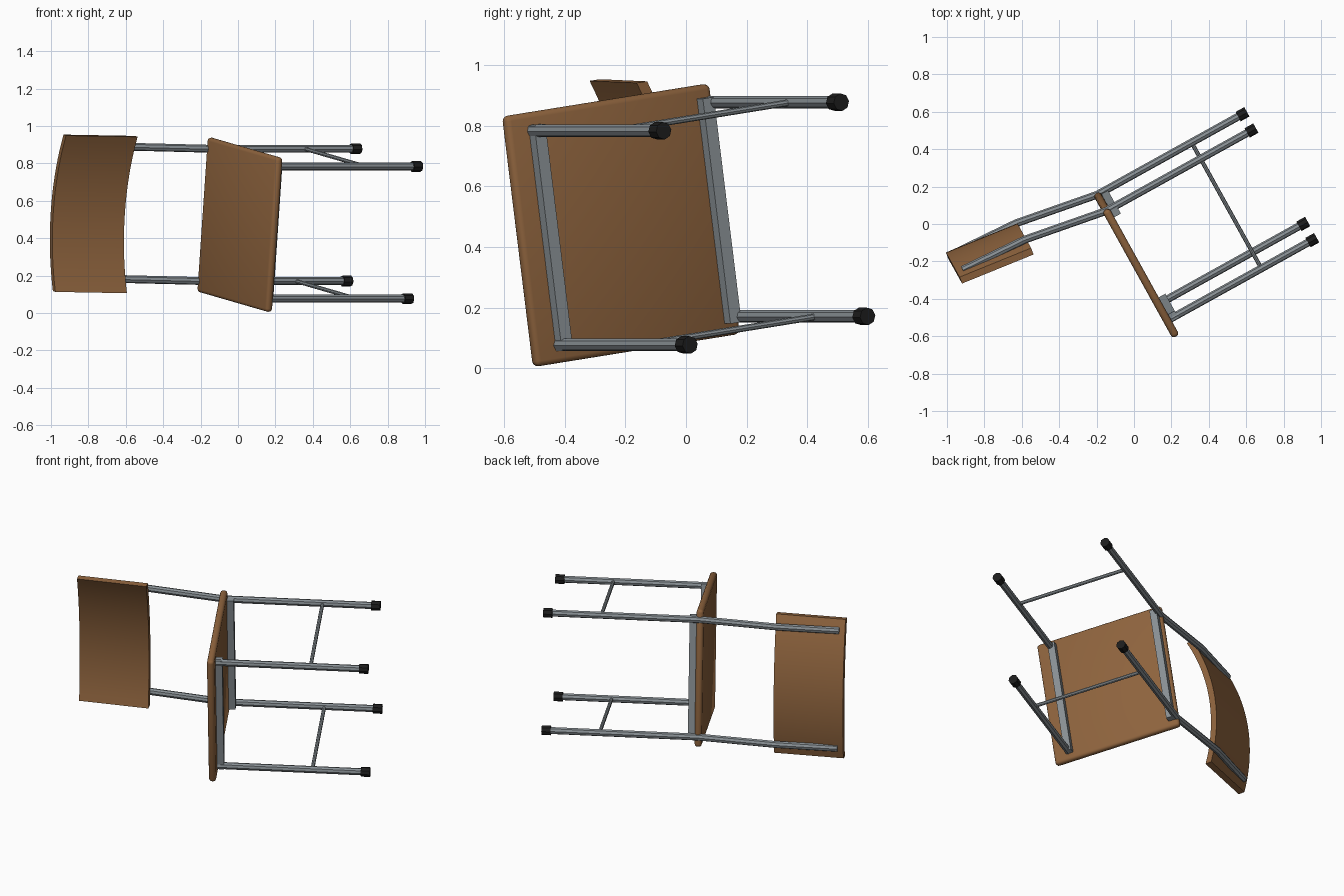
import bpy, bmesh, math
from mathutils import Matrix, Vector

if "Cube" in bpy.data.objects:
    bpy.data.objects.remove(bpy.data.objects["Cube"])

# Chair frame: x = forward, y = sideways, z = up; then the chair is laid on its side
a, t = math.radians(29), math.radians(8)
h = Vector((math.sin(a), -math.cos(a), 0))
Z = Vector((0, 0, 1))
fwd = h * math.cos(t) - Z * math.sin(t)
side = h * math.sin(t) + Z * math.cos(t)
up = Vector((-math.cos(a), -math.sin(a), 0))
POSE = Matrix.Translation((0.01, -0.215, 0.472)) @ Matrix((fwd, side, up)).transposed().to_4x4()


def material(name, rgb):
    m = bpy.data.materials.new(name)
    m.diffuse_color = (*rgb, 1)
    m.use_nodes = True
    m.node_tree.nodes["Principled BSDF"].inputs["Base Color"].default_value = m.diffuse_color
    return m


WOOD = material("brown wood", (0.27, 0.125, 0.047))
STEEL = material("grey steel", (0.25, 0.28, 0.30))
RUBBER = material("black rubber", (0.012, 0.012, 0.012))


def add(name, data, mat):
    ob = bpy.data.objects.new(name, data)
    bpy.context.collection.objects.link(ob)
    data.materials.append(mat)
    ob.matrix_world = POSE
    return ob


def tube(name, pts, r, mat):
    """Eight-sided tube along a path."""
    cu = bpy.data.curves.new(name, 'CURVE')
    cu.dimensions = '3D'
    cu.bevel_depth, cu.bevel_resolution, cu.use_fill_caps = r, 2, True
    sp = cu.splines.new('POLY')
    sp.use_smooth = False
    sp.points.add(len(pts) - 1)
    for p, co in zip(sp.points, pts):
        p.co = (*co, 1)
    return add(name, cu, mat)


def box(name, centre, size, mat, bevel=0, segs=1):
    bm = bmesh.new()
    bmesh.ops.create_cube(bm, size=1)
    bmesh.ops.scale(bm, vec=size, verts=bm.verts)
    bmesh.ops.translate(bm, vec=centre, verts=bm.verts)
    if bevel:
        bmesh.ops.bevel(bm, geom=bm.edges[:], offset=bevel, segments=segs,
                        profile=0.5, affect='EDGES')
    me = bpy.data.meshes.new(name)
    bm.to_mesh(me)
    bm.free()
    return add(name, me, mat)


def smooth(ob):
    bpy.ops.object.select_all(action='DESELECT')
    ob.select_set(True)
    bpy.context.view_layer.objects.active = ob
    bpy.ops.object.shade_smooth_by_angle(angle=math.radians(35))


# Seat board with rounded edges
smooth(box("seat", (0, 0, 0), (0.78, 0.835, 0.042), WOOD, 0.018, 3))

# Curved, leaning backrest
HALF, SAG, THICK, N = 0.422, 0.082, 0.037, 24
R = (HALF ** 2 + SAG ** 2) / (2 * SAG)
bm = bmesh.new()
rings = []
for i in range(N + 1):
    y = HALF * (2 * i / N - 1)
    s = math.sqrt(R * R - y * y) - (R - SAG)
    rings.append([bm.verts.new((f - s - d, y, u)) for f, u, d in (
        (-0.373, 0.453, 0), (-0.423, 0.863, 0),
        (-0.423, 0.858, THICK), (-0.373, 0.448, THICK))])
for p, q in zip(rings, rings[1:]):
    for k in range(4):
        bm.faces.new((p[k], p[(k + 1) % 4], q[(k + 1) % 4], q[k]))
bm.faces.new(rings[0])
bm.faces.new(rings[-1])
bmesh.ops.recalc_face_normals(bm, faces=bm.faces)
me = bpy.data.meshes.new("backrest")
bm.to_mesh(me)
bm.free()
smooth(add("backrest", me, WOOD))

# Tubular frame, mirrored left and right
FRONT, BACK, W, FOOT = 0.298, -0.379, 0.357, -0.914
for label, y in (("left", W), ("right", -W)):
    tube(f"{label}_front_leg", [(FRONT, y, FOOT + 0.02), (FRONT, y, -0.022)], 0.021, STEEL)
    tube(f"{label}_back_leg", [(BACK, y, FOOT + 0.02), (BACK, y, 0.0),
                               (-0.457, y, 0.455), (-0.477, y, 0.825)], 0.021, STEEL)
    tube(f"{label}_stretcher", [(BACK, y, -0.576), (FRONT, y, -0.576)], 0.011, STEEL)
    for end, x in (("front", FRONT), ("back", BACK)):
        tube(f"{label}_{end}_foot_cap", [(x, y, FOOT), (x, y, FOOT + 0.053)], 0.029, RUBBER)

# Cross bars under the seat
for end, x in (("front", 0.29), ("back", -0.352)):
    box(f"{end}_cross_bar", (x, 0, -0.04), (0.042, 0.75, 0.042), STEEL)
